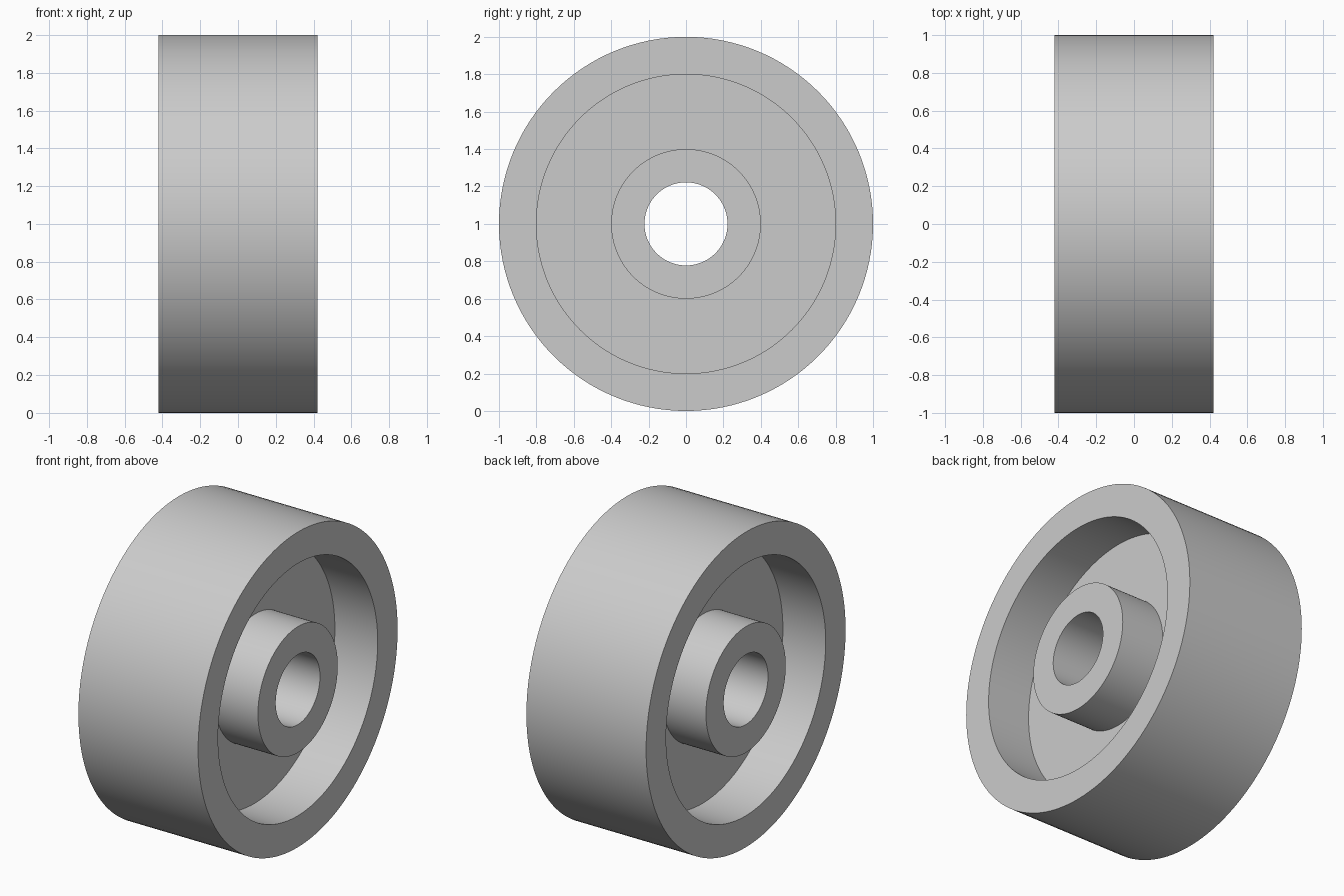
import bpy
import bmesh
import math
from mathutils import Matrix, Vector

cube = bpy.data.objects.get("Cube")
if cube:
    bpy.data.objects.remove(cube, do_unlink=True)

SEGMENTS = 128
HALF_WIDTH = 0.42
HALF_WEB = 0.12
TYRE_R, RIM_R, HUB_R, BORE_R = 1.0, 0.8, 0.4, 0.222

grey = bpy.data.materials.new("light_grey")
grey.use_nodes = True
colour = (0.6, 0.6, 0.6, 1.0)
grey.diffuse_color = colour
grey.node_tree.nodes["Principled BSDF"].inputs["Base Color"].default_value = colour

# Half cross-section as (x, radius), mirrored to make the closed outline
half = [(HALF_WIDTH, TYRE_R), (HALF_WIDTH, RIM_R), (HALF_WEB, RIM_R),
        (HALF_WEB, HUB_R), (HALF_WIDTH, HUB_R), (HALF_WIDTH, BORE_R)]
outline = half + [(-x, r) for x, r in reversed(half)]

# Wheel: rim, web and bored hub turned about the x axle
bm = bmesh.new()
rings = []
for x, r in outline:
    ring = []
    for i in range(SEGMENTS):
        a = math.tau * i / SEGMENTS
        ring.append(bm.verts.new((x, r * math.cos(a), r * math.sin(a))))
    rings.append(ring)
for k, ring in enumerate(rings):
    following = rings[(k + 1) % len(rings)]
    for i in range(SEGMENTS):
        j = (i + 1) % SEGMENTS
        bm.faces.new((ring[i], ring[j], following[j], following[i]))
bmesh.ops.recalc_face_normals(bm, faces=bm.faces[:])
bmesh.ops.transform(bm, matrix=Matrix.Translation(Vector((0, 0, TYRE_R))), verts=bm.verts[:])

mesh = bpy.data.meshes.new("wheel")
bm.to_mesh(mesh)
bm.free()
mesh.materials.append(grey)
wheel = bpy.data.objects.new("wheel", mesh)
bpy.context.collection.objects.link(wheel)

# Smooth round walls, sharp corners
bpy.ops.object.select_all(action='DESELECT')
wheel.select_set(True)
bpy.context.view_layer.objects.active = wheel
bpy.ops.object.shade_smooth_by_angle(angle=math.radians(30))
